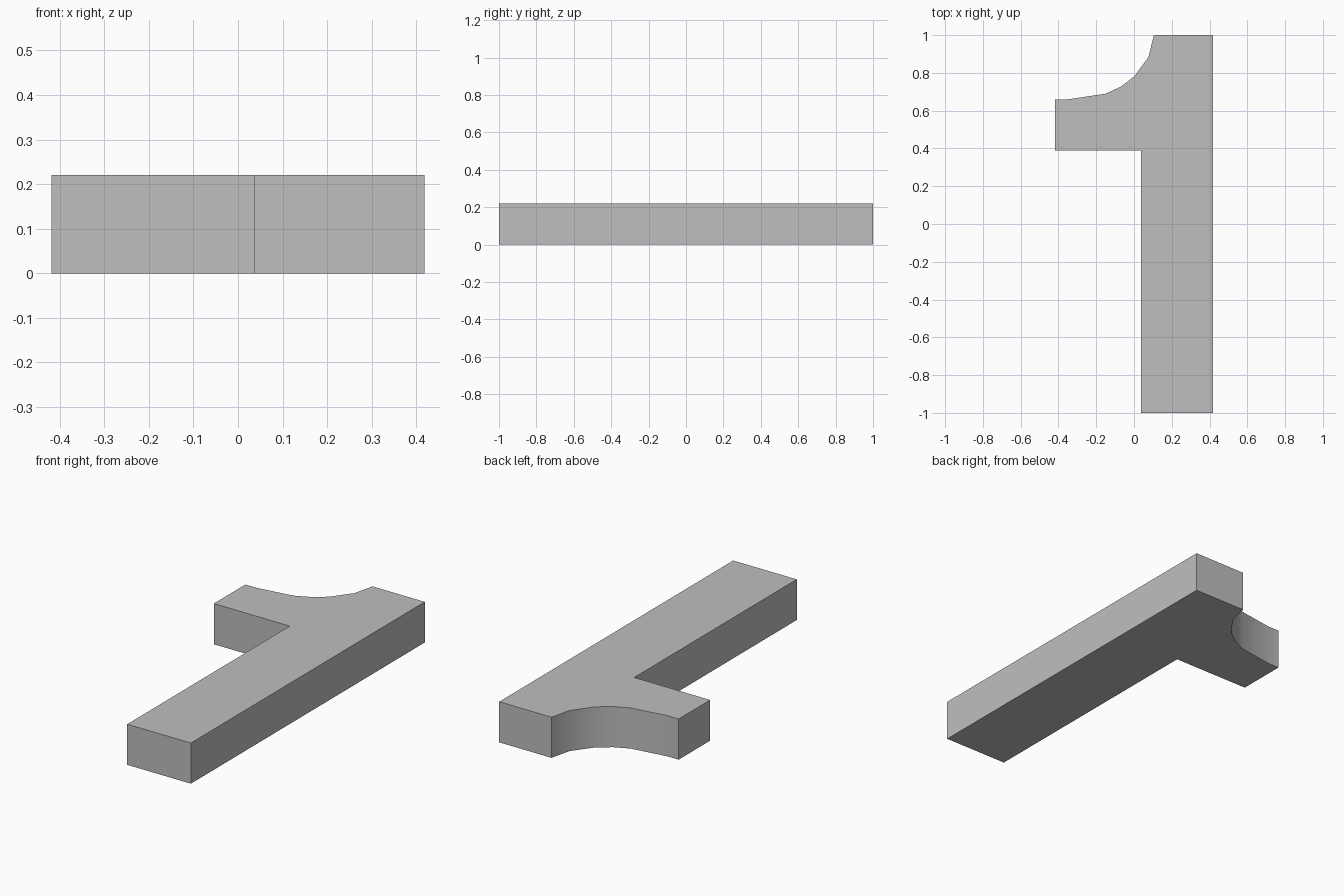
import bpy
import bmesh
import math

default_cube = bpy.data.objects.get("Cube")
if default_cube:
    bpy.data.objects.remove(default_cube, do_unlink=True)

HALF_WIDTH = 0.418
HEIGHT = 0.22

# Single plain grey material
grey = bpy.data.materials.new("plain_grey")
grey.use_nodes = True
colour = (0.52, 0.52, 0.52, 1)
grey.diffuse_color = colour
grey.node_tree.nodes["Principled BSDF"].inputs["Base Color"].default_value = colour

# Outline: straight stem and side arm, then the concave curve up to the top
stem_and_arm = [(0.105, 1), (-HALF_WIDTH, 0.66), (-HALF_WIDTH, 0.39),
                (0.037, 0.39), (0.037, -1), (HALF_WIDTH, -1), (HALF_WIDTH, 1)]
concave_curve = [(-0.35, 0.66), (-0.15, 0.69), (-0.07, 0.727),
                 (0, 0.78), (0.077, 0.885)]
outline = stem_and_arm[1:] + stem_and_arm[:1] + concave_curve[::-1]

# Extrude the outline into a solid slab
bm = bmesh.new()
base = bm.faces.new([bm.verts.new((x, y, 0)) for x, y in outline])
top = bmesh.ops.extrude_face_region(bm, geom=[base], use_keep_orig=True)
bmesh.ops.translate(bm, vec=(0, 0, HEIGHT),
                    verts=[v for v in top["geom"] if isinstance(v, bmesh.types.BMVert)])
bmesh.ops.recalc_face_normals(bm, faces=bm.faces)

mesh = bpy.data.meshes.new("stem_with_side_arm")
bm.to_mesh(mesh)
bm.free()
mesh.materials.append(grey)
slab = bpy.data.objects.new("stem_with_side_arm", mesh)
bpy.context.collection.objects.link(slab)

# Smooth the concave wall, keep all corners sharp
bpy.ops.object.select_all(action='DESELECT')
slab.select_set(True)
bpy.context.view_layer.objects.active = slab
bpy.ops.object.shade_smooth_by_angle(angle=math.radians(30))
